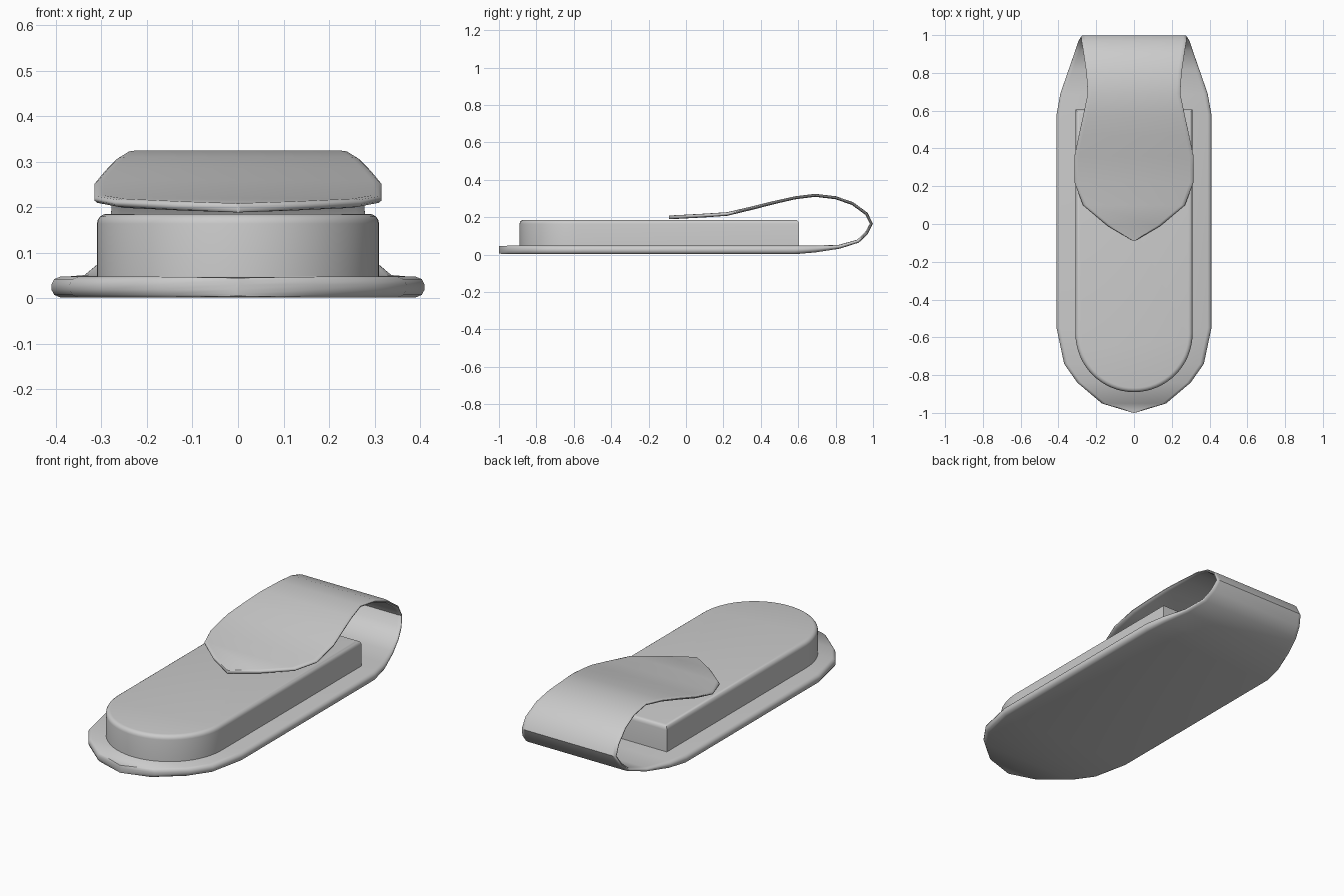
import bpy, bmesh, math
from mathutils import Vector

if "Cube" in bpy.data.objects:
    bpy.data.objects.remove(bpy.data.objects["Cube"])

grey = bpy.data.materials.new("light_grey")
grey.diffuse_color = (0.6, 0.6, 0.6, 1)
grey.use_nodes = True
grey.node_tree.nodes["Principled BSDF"].inputs["Base Color"].default_value = grey.diffuse_color


def finish(bm, name, angle):
    bmesh.ops.recalc_face_normals(bm, faces=bm.faces)
    mesh = bpy.data.meshes.new(name)
    bm.to_mesh(mesh)
    bm.free()
    mesh.materials.append(grey)
    obj = bpy.data.objects.new(name, mesh)
    bpy.context.collection.objects.link(obj)
    bpy.context.view_layer.objects.active = obj
    obj.select_set(True)
    bpy.ops.object.shade_smooth_by_angle(angle=math.radians(angle))
    obj.select_set(False)
    return obj


# Folded strap: (y, z, half width, thickness) along its centre line
stations = [
    (-1.0, .025, .004, .040), (-.95, .025, .17, .045), (-.84, .025, .30, .046),
    (-.74, .025, .37, .046), (-.55, .025, .41, .046), (.58, .025, .41, .046),
    (.69, .030, .39, .037), (.82, .042, .345, .021), (.92, .072, .31, .018),
    (.965, .115, .295, .017), (.991, .165, .28, .016), (.965, .218, .277, .016),
    (.89, .273, .265, .016), (.80, .304, .252, .016), (.69, .317, .245, .016),
    (.58, .303, .268, .016), (.47, .278, .292, .017), (.36, .250, .315, .018),
    (.22, .217, .315, .019), (.10, .209, .27, .020), (-.01, .203, .14, .020),
    (-.09, .199, .004, .020),
]
bm = bmesh.new()
rings = []
for i, (y, z, w, t) in enumerate(stations):
    a = stations[max(i - 1, 0)]
    b = stations[min(i + 1, len(stations) - 1)]
    tangent = Vector((0, b[0] - a[0], b[1] - a[1])).normalized()
    normal = Vector((0, -tangent.z, tangent.y))
    c, h = min(.02, w * .4), t / 2
    # Flat section with rounded edges
    side = [(w - c, -h), (w - .3 * c, -.75 * h), (w, -.25 * h),
            (w, .25 * h), (w - .3 * c, .75 * h), (w - c, h)]
    section = side + [(-x, n) for x, n in reversed(side)]
    rings.append([bm.verts.new(Vector((x, y, z)) + normal * n) for x, n in section])
for r, s in zip(rings, rings[1:]):
    for j in range(len(r)):
        k = (j + 1) % len(r)
        bm.faces.new((r[j], r[k], s[k], s[j]))
bm.faces.new(rings[0])
bm.faces.new(rings[-1])
finish(bm, "folded_strap", 50)

# Body: rounded front, square back, soft top rim
bm = bmesh.new()
outline = [(.31, .605), (-.31, .605)]
outline += [(-.31 * math.cos(math.pi * i / 32), -.58 - .31 * math.sin(math.pi * i / 32))
            for i in range(33)]
base = bm.faces.new([bm.verts.new((x, y, .035)) for x, y in outline])
ext = bmesh.ops.extrude_face_region(bm, geom=[base])
top = [v for v in ext["geom"] if isinstance(v, bmesh.types.BMVert)]
bmesh.ops.translate(bm, verts=top, vec=(0, 0, .151))
rim = [e for e in bm.edges if all(v.co.z > .1 for v in e.verts)]
bmesh.ops.bevel(bm, geom=rim, offset=.022, segments=4, profile=.5, affect='EDGES')
finish(bm, "body", 40)
